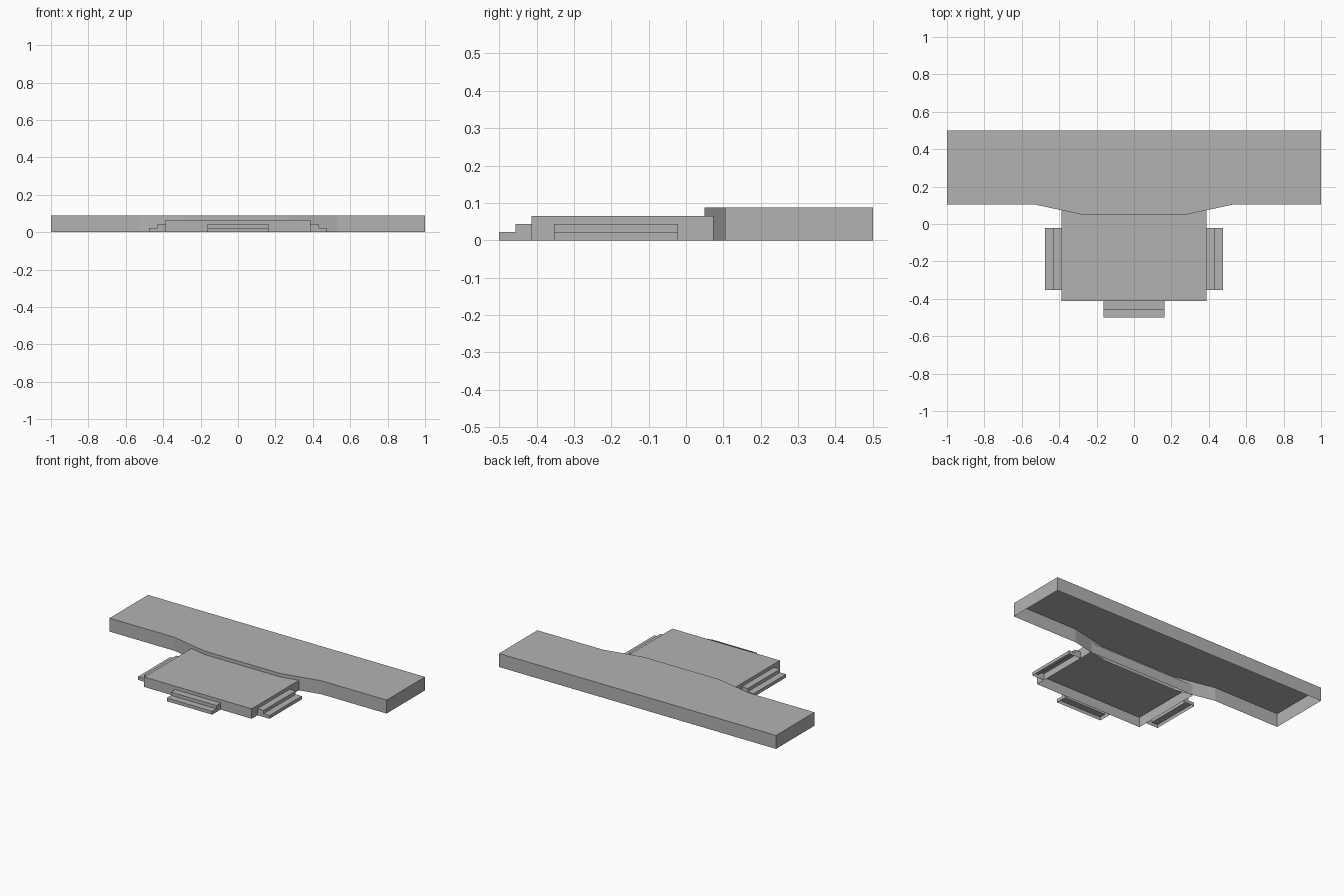
import bpy, bmesh
from math import pi
from mathutils import Matrix

cube = bpy.data.objects.get("Cube")
if cube:
    bpy.data.objects.remove(cube)

grey = bpy.data.materials.new("plain grey")
grey.use_nodes = True
colour = (0.45, 0.45, 0.45, 1)
grey.diffuse_color = colour
grey.node_tree.nodes["Principled BSDF"].inputs["Base Color"].default_value = colour


def finish(name, bm):
    mesh = bpy.data.meshes.new(name)
    bm.to_mesh(mesh)
    bm.free()
    mesh.materials.append(grey)
    ob = bpy.data.objects.new(name, mesh)
    bpy.context.collection.objects.link(ob)
    return ob


def deck(name, outline, height):
    """Hollow deck, open underneath: a top and walls around a counterclockwise outline."""
    bm = bmesh.new()
    low = [bm.verts.new((x, y, 0)) for x, y in outline]
    top = [bm.verts.new((x, y, height)) for x, y in outline]
    bm.faces.new(top)
    for i in range(len(low)):
        j = (i + 1) % len(low)
        bm.faces.new((low[i], low[j], top[j], top[i]))
    return finish(name, bm)


def stairs(name, width, angle, location):
    """Two hollow steps descending towards -y, turned and moved into place."""
    run, rise, half = 0.0435, 0.0215, width / 2
    profile = [(0, 0), (0, 2 * rise), (-run, 2 * rise), (-run, rise),
               (-2 * run, rise), (-2 * run, 0)]
    bm = bmesh.new()
    left = [bm.verts.new((half, y, z)) for y, z in profile]
    right = [bm.verts.new((-half, y, z)) for y, z in profile]
    bm.faces.new(left)
    bm.faces.new(right[::-1])
    # Treads and risers only: the underside and the side against the deck stay open
    for i in range(1, 5):
        bm.faces.new((left[i], right[i], right[i + 1], left[i + 1]))
    bmesh.ops.recalc_face_normals(bm, faces=bm.faces)
    bm.transform(Matrix.Translation(location) @ Matrix.Rotation(angle, 4, "Z"))
    return finish(name, bm)


# Long main stage with a bowed front edge
front = [(0.272, 0.049), (0.53, 0.104), (1, 0.104), (1, 0.5)]
deck("main_stage", front + [(-x, y) for x, y in reversed(front)], 0.088)

# Lower platform in front of the stage
side = [(0.388, -0.413), (0.388, 0.073)]
deck("front_platform", side + [(-x, y) for x, y in reversed(side)], 0.065)

# Stairs on the three open sides of the platform
stairs("front_stairs", 0.328, 0, (0, -0.413, 0))
for name, s in (("left_stairs", 1), ("right_stairs", -1)):
    stairs(name, 0.332, s * pi / 2, (s * 0.388, -0.187, 0))
